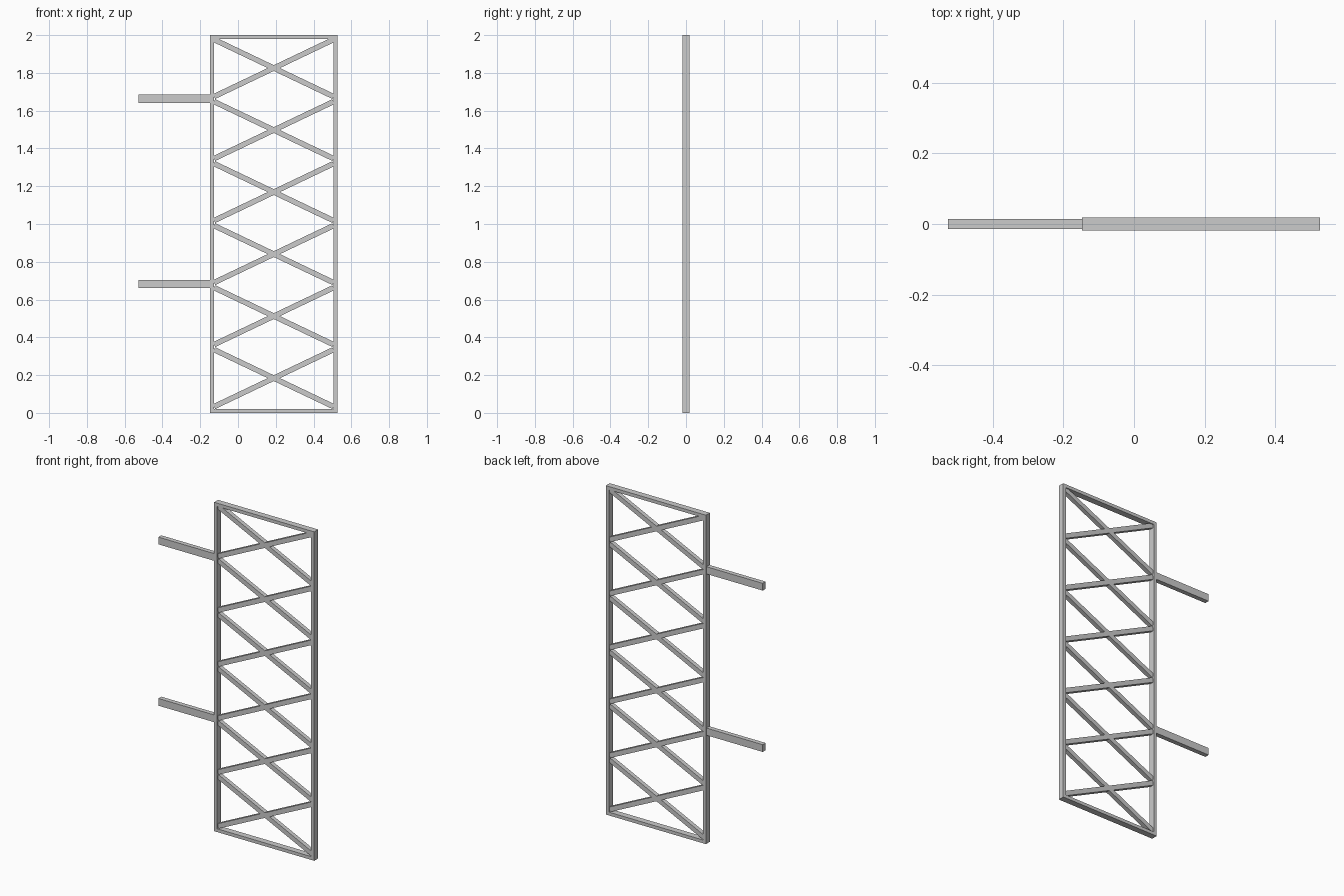
import bpy
import math

if "Cube" in bpy.data.objects:
    bpy.data.objects.remove(bpy.data.objects["Cube"])

X0, X1 = -0.147, 0.526      # outer sides of the frame
T, D = 0.02, 0.038          # frame bar width and depth
XC = (X0 + X1) / 2


def bar(name, x, z, sx, sy, sz, angle=0.0):
    bpy.ops.mesh.primitive_cube_add(size=1, location=(x, 0, z), rotation=(0, angle, 0))
    ob = bpy.context.object
    ob.name = name
    ob.scale = (sx, sy, sz)
    return ob


# Rectangular frame
bar("left_post", X0 + T / 2, 1, T, D, 2)
bar("right_post", X1 - T / 2, 1, T, D, 2)
for name, z in (("bottom_rail", T / 2), ("top_rail", 2 - T / 2)):
    bar(name, XC, z, X1 - X0 - 2 * T, D, T)

# Crossed lattice braces, six bays
run, rise = X1 - X0 - 2 * T, 0.302
length, angle = math.hypot(run, rise), math.atan2(rise, run)
for i in range(6):
    z = 0.184 + i * 0.3283
    bar(f"rising_brace_{i + 1}", XC, z, length, 0.026, 0.028, -angle)
    bar(f"falling_brace_{i + 1}", XC, z, length, 0.026, 0.028, angle)

# Side mounting arms
for name, z in (("lower_arm", 0.682), ("upper_arm", 1.663)):
    bar(name, (X0 - 0.526) / 2, z, X0 + 0.526, 0.028, 0.044)
